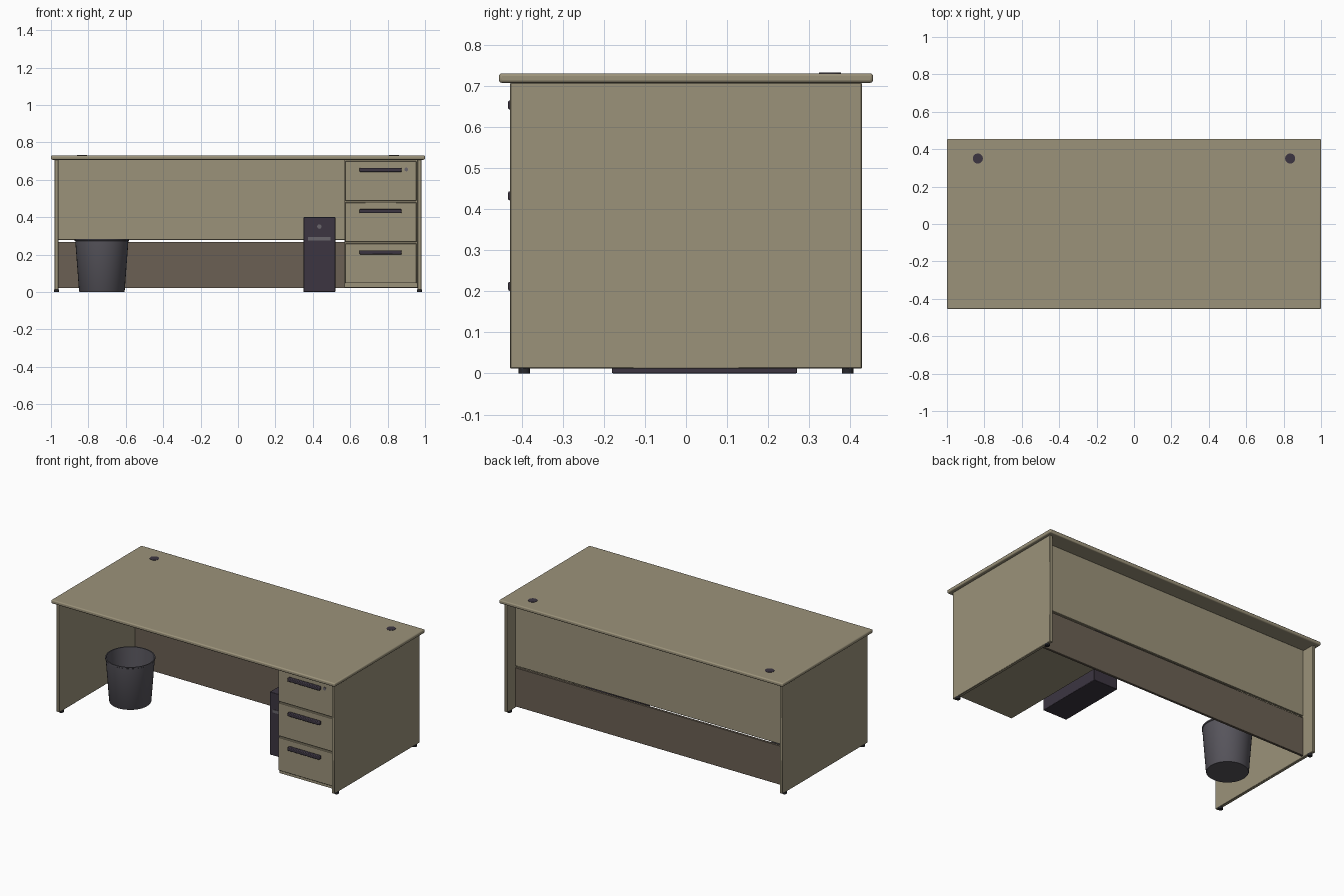
import bpy, bmesh, math
from mathutils import Matrix

if "Cube" in bpy.data.objects:
    bpy.data.objects.remove(bpy.data.objects["Cube"])


def material(name, rgb):
    m = bpy.data.materials.new(name)
    m.diffuse_color = (*rgb, 1)
    m.use_nodes = True
    m.node_tree.nodes["Principled BSDF"].inputs["Base Color"].default_value = m.diffuse_color
    return m


WOOD = material("beige laminate", (0.33, 0.29, 0.195))
DARKWOOD = material("dark brown laminate", (0.147, 0.118, 0.087))
DARK = material("dark plum plastic", (0.045, 0.036, 0.053))
BIN = material("grey bin plastic", (0.095, 0.09, 0.107))
GREY = material("light grey trim", (0.14, 0.128, 0.145))
BLACK = material("black rubber", (0.022, 0.022, 0.026))


def finish(name, bm, mat, bevel=0, segs=2):
    mesh = bpy.data.meshes.new(name)
    bmesh.ops.recalc_face_normals(bm, faces=bm.faces)
    bm.to_mesh(mesh)
    bm.free()
    ob = bpy.data.objects.new(name, mesh)
    bpy.context.collection.objects.link(ob)
    mesh.materials.append(mat)
    if bevel:
        b = ob.modifiers.new("bevel", "BEVEL")
        b.width, b.segments = bevel, segs
    bpy.ops.object.select_all(action='DESELECT')
    ob.select_set(True)
    bpy.context.view_layer.objects.active = ob
    bpy.ops.object.shade_smooth_by_angle(angle=math.radians(35))
    return ob


def box(name, x, y, z, mat, bevel=0, segs=2):
    bm = bmesh.new()
    size = [b - a for a, b in (x, y, z)]
    mid = [(a + b) / 2 for a, b in (x, y, z)]
    bmesh.ops.create_cube(bm, size=1, matrix=Matrix.Translation(mid) @ Matrix.Diagonal((*size, 1)))
    return finish(name, bm, mat, bevel, segs)


def disc(name, centre, r, depth, mat, facing_front=False):
    bm = bmesh.new()
    rot = Matrix.Rotation(math.pi / 2, 4, 'X') if facing_front else Matrix()
    bmesh.ops.create_cone(bm, cap_ends=True, segments=24, radius1=r, radius2=r,
                          depth=depth, matrix=Matrix.Translation(centre) @ rot)
    return finish(name, bm, mat)


def lathe(name, profile, centre, mat, n=40):
    bm = bmesh.new()
    vs = [bm.verts.new((r, 0, z)) for r, z in profile]
    es = [bm.edges.new(p) for p in zip(vs, vs[1:])]
    bmesh.ops.spin(bm, geom=vs + es, cent=(0, 0, 0), axis=(0, 0, 1),
                   angle=2 * math.pi, steps=n, use_duplicate=False)
    bmesh.ops.remove_doubles(bm, verts=bm.verts, dist=1e-5)
    bmesh.ops.translate(bm, verts=bm.verts, vec=centre)
    return finish(name, bm, mat)


# desk top with rounded edges
box("desk_top", (-1, 1), (-0.455, 0.455), (0.707, 0.73), WOOD, 0.007, 3)

# side panels, feet and cable grommets, mirrored left and right
for side, s in (("left", -1), ("right", 1)):
    box(f"{side}_side_panel", sorted((s * 0.96, s * 0.98)), (-0.428, 0.428),
        (0.012, 0.707), WOOD, 0.002, 1)
    for end, y in (("front", -0.393), ("back", 0.393)):
        disc(f"{side}_{end}_foot", (s * 0.97, y, 0.0065), 0.014, 0.013, BLACK)
    disc(f"{side}_cable_grommet", (s * 0.835, 0.35, 0.7295), 0.027, 0.004, DARK)

# back panels with a narrow gap between them
box("upper_back_panel", (-0.96, 0.96), (0.332, 0.347), (0.279, 0.707), WOOD, 0.001, 1)
box("lower_back_panel", (-0.96, 0.96), (0.332, 0.347), (0.02, 0.267), DARKWOOD, 0.001, 1)

# drawer pedestal
box("pedestal_body", (0.57, 0.96), (-0.398, 0.331), (0.025, 0.707), WOOD)
for i, (z0, z1) in enumerate(((0.047, 0.259), (0.267, 0.479), (0.487, 0.7))):
    box(f"drawer_front_{i + 1}", (0.573, 0.954), (-0.411, -0.397), (z0, z1), WOOD, 0.002, 1)
    h = z1 - 0.047
    box(f"drawer_handle_{i + 1}", (0.65, 0.875), (-0.433, -0.41), (h - 0.011, h + 0.011),
        DARK, 0.004, 2)
disc("drawer_lock", (0.9, -0.412, 0.655), 0.01, 0.006, GREY, True)

# computer tower
box("computer_tower", (0.35, 0.52), (-0.18, 0.27), (0, 0.4), DARK, 0.003, 2)
disc("power_button", (0.435, -0.181, 0.35), 0.012, 0.006, GREY, True)
box("disc_drive_slot", (0.373, 0.495), (-0.183, -0.178), (0.275, 0.294), GREY)

# waste bin: hollow tapered shell
lathe("waste_bin", [(0, 0), (0.119, 0), (0.122, 0.004), (0.142, 0.272), (0.145, 0.274),
                    (0.145, 0.282), (0.138, 0.282), (0.117, 0.008), (0, 0.008)],
      (-0.728, -0.045, 0), BIN)
